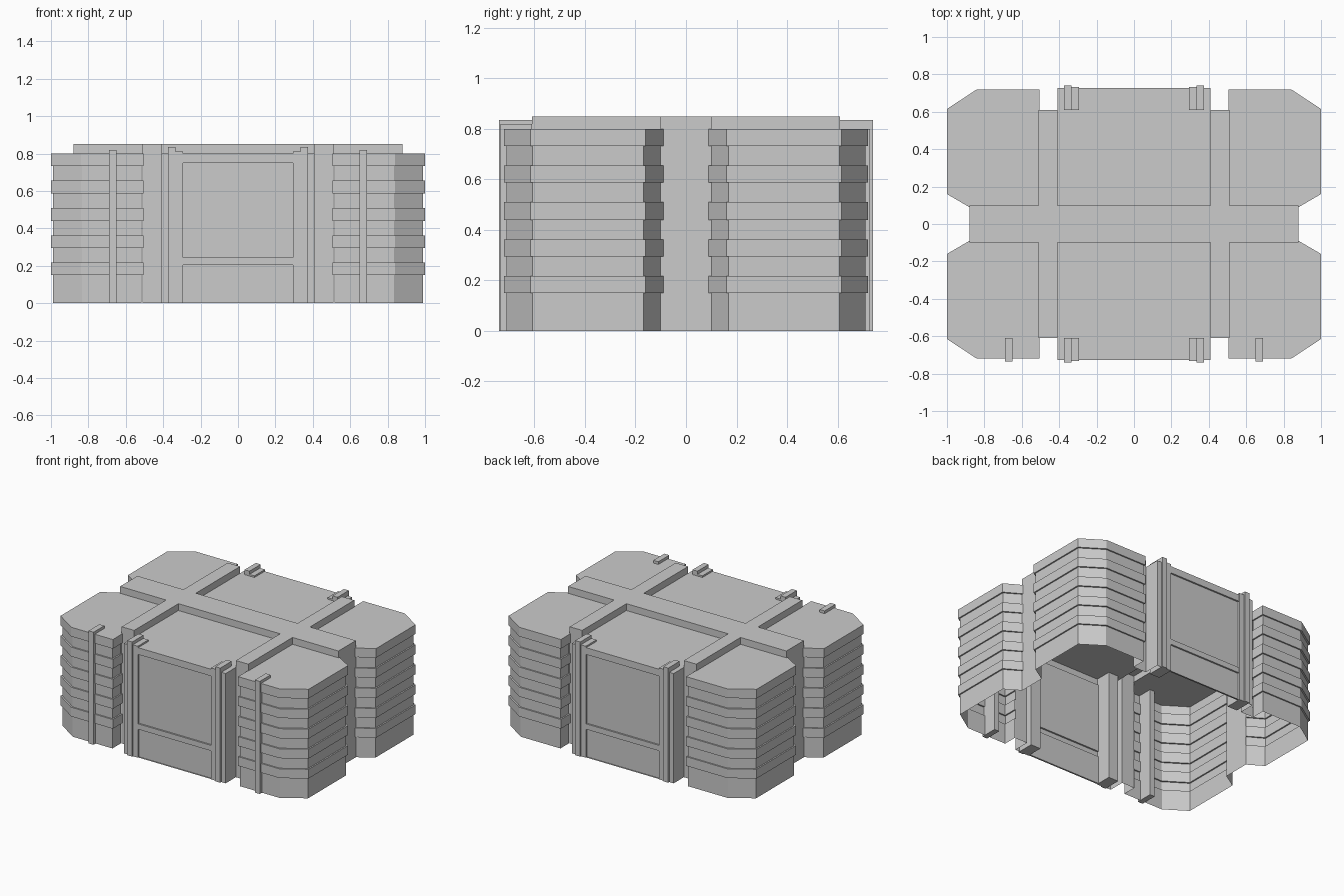
import bpy, bmesh

cube = bpy.data.objects.get("Cube")
if cube:
    bpy.data.objects.remove(cube, do_unlink=True)

ROOF, BEAM = 0.80, 0.85

grey = bpy.data.materials.new("plain_grey")
grey.use_nodes = True
grey.diffuse_color = (0.6, 0.6, 0.6, 1)
grey.node_tree.nodes["Principled BSDF"].inputs["Base Color"].default_value = (0.6, 0.6, 0.6, 1)


def finish(name, bm, mirror_x=True, mirror_y=True):
    """Turn a bmesh into an object mirrored across the centre planes."""
    bmesh.ops.remove_doubles(bm, verts=bm.verts, dist=0.0001)
    bmesh.ops.recalc_face_normals(bm, faces=bm.faces)
    mesh = bpy.data.meshes.new(name)
    bm.to_mesh(mesh)
    bm.free()
    mesh.materials.append(grey)
    obj = bpy.data.objects.new(name, mesh)
    bpy.context.collection.objects.link(obj)
    if mirror_x or mirror_y:
        mod = obj.modifiers.new("Mirror", "MIRROR")
        mod.use_axis = (mirror_x, mirror_y, False)
    return obj


def face(bm, points):
    return bm.faces.new([bm.verts.new(p) for p in points])


def wall(bm, a, b, low, high):
    """Upright face above the plan segment a-b."""
    face(bm, [(*a, low), (*b, low), (*b, high), (*a, high)])


def box(name, x, y, z, **mirrors):
    bm = bmesh.new()
    bmesh.ops.create_cube(bm, size=1)
    for v in bm.verts:
        v.co = [r[0] if c < 0 else r[1] for c, r in zip(v.co, (x, y, z))]
    return finish(name, bm, **mirrors)


# Raised roof beams, whose outer ends run down to the ground
bm = bmesh.new()
plan = [(0, 0), (0.88, 0), (0.88, 0.1), (0.51, 0.1),
        (0.51, 0.61), (0.41, 0.61), (0.41, 0.1), (0, 0.1)]
face(bm, [(*p, BEAM) for p in plan])
for a, b in zip(plan[1:], plan[2:]):
    is_end = a[0] == b[0] == 0.88 or a[1] == b[1] == 0.61
    wall(bm, a, b, 0 if is_end else ROOF, BEAM)
finish("roof_beams", bm)

# Corner blocks: open hollow shells with alternating raised bands
outer = [(0.505, 0.61), (0.505, 0.72), (0.84, 0.72), (1, 0.615), (1, 0.16), (0.88, 0.09)]
inner = [(0.515, 0.61), (0.515, 0.71), (0.835, 0.71), (0.99, 0.607), (0.99, 0.168), (0.88, 0.1)]
levels = [0, 0.15, 0.217, 0.295, 0.363, 0.44, 0.51, 0.587, 0.655, 0.733, ROOF]
bm = bmesh.new()
for i, (low, high) in enumerate(zip(levels, levels[1:])):
    path = outer if i % 2 else inner
    for k in range(len(path) - 1):
        wall(bm, path[k], path[k + 1], low, high)
        if i:
            face(bm, [(*inner[k], low), (*inner[k + 1], low),
                      (*outer[k + 1], low), (*outer[k], low)])
face(bm, [(*p, ROOF) for p in outer + [(0.505, 0.09)]])
finish("corner_blocks", bm)

# Gate bays: front sheet with two sunken panels, side returns and roof
FRONT, BACK = 0.728, 0.61
bm = bmesh.new()
xs = [-0.41, -0.295, 0.295, 0.41]
zs = [0, 0.205, 0.245, 0.75, ROOF]
sunken = []
for i in range(len(xs) - 1):
    for j in range(len(zs) - 1):
        f = face(bm, [(xs[i], FRONT, zs[j]), (xs[i + 1], FRONT, zs[j]),
                      (xs[i + 1], FRONT, zs[j + 1]), (xs[i], FRONT, zs[j + 1])])
        if i == 1 and j in (0, 2):
            sunken.append(f)
for f in sunken:
    new = bmesh.ops.extrude_face_region(bm, geom=[f])["geom"]
    verts = [g for g in new if isinstance(g, bmesh.types.BMVert)]
    bmesh.ops.translate(bm, verts=verts, vec=(0, -0.012, 0))
    if f.is_valid:
        bm.faces.remove(f)
for x in (xs[0], xs[-1]):
    wall(bm, (x, BACK), (x, FRONT), 0, ROOF)
face(bm, [(-0.41, 0.1, ROOF), (0.41, 0.1, ROOF), (0.41, FRONT, ROOF), (-0.41, FRONT, ROOF)])
finish("gate_bays", bm, mirror_x=False)

# Stepped posts beside each gate
box("gate_post_tall", (0.335, 0.375), (BACK, 0.74), (0, 0.835))
box("gate_post_short", (0.295, 0.335), (BACK, 0.732), (0, 0.812))

# Slim posts on the front corner blocks only
box("front_block_post", (0.65, 0.69), (-0.735, -BACK), (0, 0.82), mirror_y=False)
